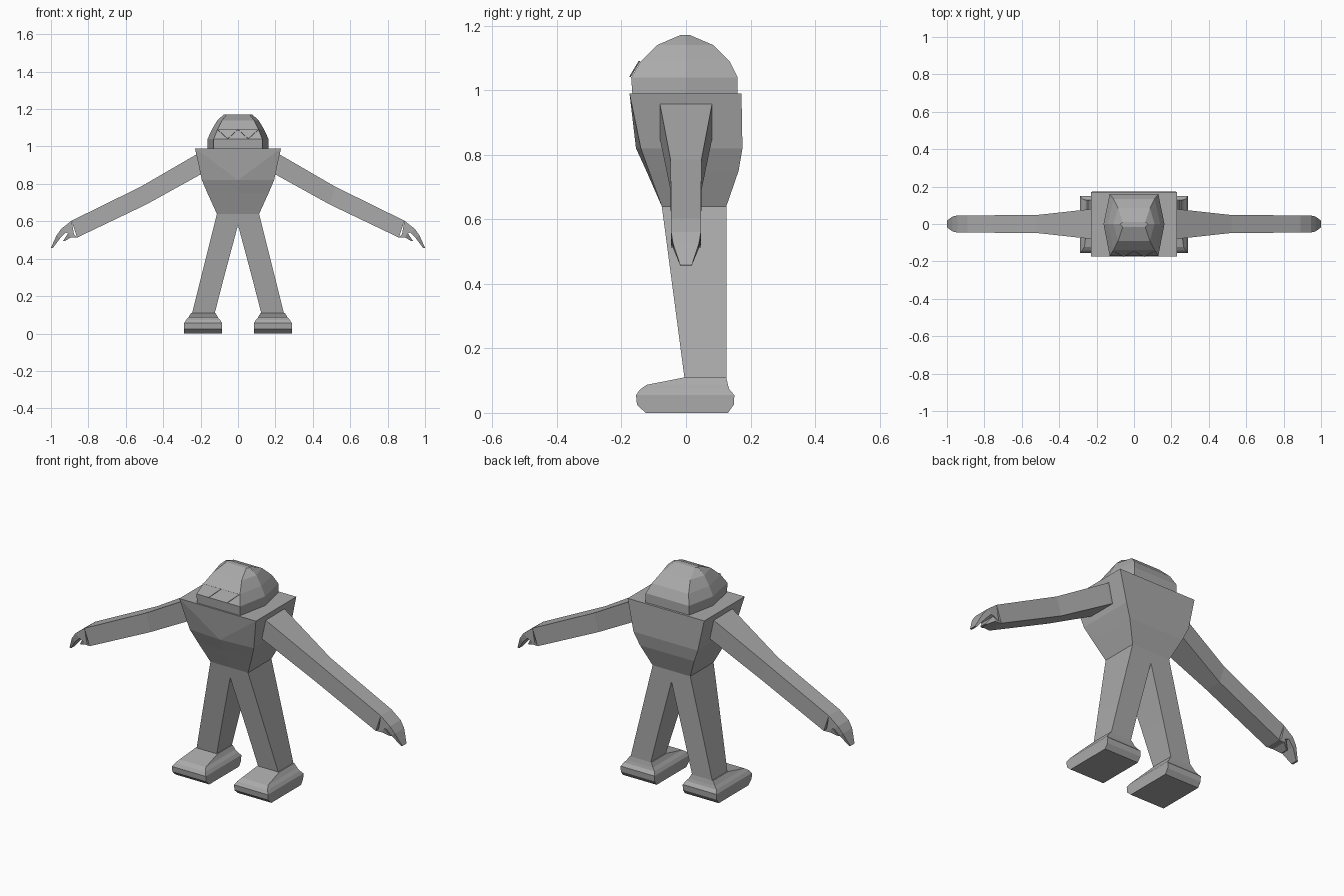
import bpy, bmesh
from mathutils import Vector

if "Cube" in bpy.data.objects:
    bpy.data.objects.remove(bpy.data.objects["Cube"])

grey = bpy.data.materials.new("grey")
grey.diffuse_color = (0.4, 0.4, 0.4, 1)
grey.use_nodes = True
grey.node_tree.nodes["Principled BSDF"].inputs["Base Color"].default_value = grey.diffuse_color


def finish(name, bm, mirror=False):
    """Turn a bmesh into a named object, optionally mirrored in x."""
    bmesh.ops.recalc_face_normals(bm, faces=bm.faces)
    me = bpy.data.meshes.new(name)
    bm.to_mesh(me)
    bm.free()
    me.materials.append(grey)
    ob = bpy.data.objects.new(name, me)
    bpy.context.collection.objects.link(ob)
    if mirror:
        helper = ob.modifiers.new("mirror", "MIRROR")
        helper.use_mirror_merge = False
    return ob


def loft(rings):
    """Skin a stack of equal-length rings and cap both ends."""
    bm = bmesh.new()
    vs = [[bm.verts.new(p) for p in ring] for ring in rings]
    n = len(vs[0])
    for a, b in zip(vs, vs[1:]):
        for i in range(n):
            j = (i + 1) % n
            bm.faces.new((a[i], a[j], b[j], b[i]))
    bm.faces.new(vs[0])
    bm.faces.new(vs[-1])
    return bm, vs


def box_ring(z, x0, x1, y0, y1):
    return [(x0, y0, z), (x1, y0, z), (x1, y1, z), (x0, y1, z)]


# Torso: centre points front and back give the chest its V plane
def torso_ring(z, hx, front, front_mid, back):
    return [(-hx, front, z), (0, front_mid, z), (hx, front, z),
            (hx, back, z), (0, back, z), (-hx, back, z)]


bm, vs = loft([
    torso_ring(0.64, 0.113, -0.075, -0.075, 0.125),
    torso_ring(0.75, 0.163, -0.115, -0.123, 0.163),
    torso_ring(0.82, 0.193, -0.14, -0.155, 0.175),
    torso_ring(0.99, 0.23, -0.175, -0.175, 0.172)])
for corner in (0, 2):
    bmesh.ops.connect_verts(bm, verts=[vs[3][corner], vs[2][1]])
finish("torso", bm)


# Head: six-sided faceted dome, widest at the middle
def head_ring(z, hx, mid, front, back):
    return [(-hx, front, z), (hx, front, z), (mid, 0, z),
            (hx, back, z), (-hx, back, z), (-mid, 0, z)]


bm, vs = loft([
    head_ring(0.985, 0.13, 0.163, -0.166, 0.16),
    head_ring(1.04, 0.13, 0.163, -0.17, 0.16),
    head_ring(1.09, 0.11, 0.14, -0.14, 0.135),
    head_ring(1.14, 0.085, 0.11, -0.09, 0.085),
    head_ring(1.172, 0.06, 0.075, -0.015, 0.01)])
finish("head", bm)

# Fringe: two thin pointed plates lying on the brow
bm = bmesh.new()
for s in (-1, 1):
    outline = [(0, -0.142, 1.09), (s * 0.055, -0.172, 1.04), (s * 0.11, -0.142, 1.09)]
    back = [bm.verts.new(p) for p in outline]
    front = [bm.verts.new(Vector(p) + Vector((0, -0.004, 0.002))) for p in outline]
    bm.faces.new(back)
    bm.faces.new(front)
    for i in range(3):
        j = (i + 1) % 3
        bm.faces.new((back[i], back[j], front[j], front[i]))
finish("fringe", bm)


# Arms: square section, wide at the shoulder, bent at the elbow
def arm_ring(top, bottom, hy):
    return [(top[0], -hy, top[1]), (top[0], hy, top[1]),
            (bottom[0], hy, bottom[1]), (bottom[0], -hy, bottom[1])]


bm, vs = loft([
    arm_ring((0.2, 0.97), (0.19, 0.855), 0.08),
    arm_ring((0.23, 0.953), (0.21, 0.845), 0.08),
    arm_ring((0.52, 0.785), (0.49, 0.69), 0.048),
    arm_ring((0.89, 0.603), (0.86, 0.513), 0.046)])
finish("arm", bm, True)

# Hands: curled fingers and a shorter thumb, narrowing to the tips
bm, vs = loft([
    arm_ring((0.89, 0.603), (0.875, 0.52), 0.046),
    arm_ring((0.945, 0.56), (0.92, 0.54), 0.046),
    arm_ring((0.97, 0.525), (0.95, 0.51), 0.04),
    arm_ring((1.0, 0.458), (0.99, 0.457), 0.018)])
finish("fingers", bm, True)
bm, vs = loft([
    arm_ring((0.89, 0.545), (0.86, 0.513), 0.044),
    arm_ring((0.905, 0.54), (0.895, 0.513), 0.042),
    arm_ring((0.935, 0.495), (0.928, 0.493), 0.02)])
finish("thumb", bm, True)

# Legs: slanted outward, meeting below the torso, front edge sloping back
bm, vs = loft([
    box_ring(0.09, 0.128, 0.25, 0.0, 0.125),
    box_ring(0.11, 0.124, 0.245, -0.005, 0.125),
    box_ring(0.30, 0.075, 0.198, -0.03, 0.125),
    box_ring(0.58, 0.0, 0.128, -0.067, 0.125),
    box_ring(0.64, 0.0, 0.113, -0.075, 0.125)])
finish("leg", bm, True)

# Feet: blocky shoes with chamfered toe, heel and upper
bm, vs = loft([
    box_ring(0.0, 0.085, 0.288, -0.125, 0.13),
    box_ring(0.025, 0.085, 0.288, -0.152, 0.148),
    box_ring(0.055, 0.085, 0.288, -0.155, 0.15),
    box_ring(0.072, 0.095, 0.278, -0.143, 0.135),
    box_ring(0.087, 0.108, 0.265, -0.122, 0.13),
    box_ring(0.11, 0.12, 0.25, -0.005, 0.125)])
finish("foot", bm, True)
